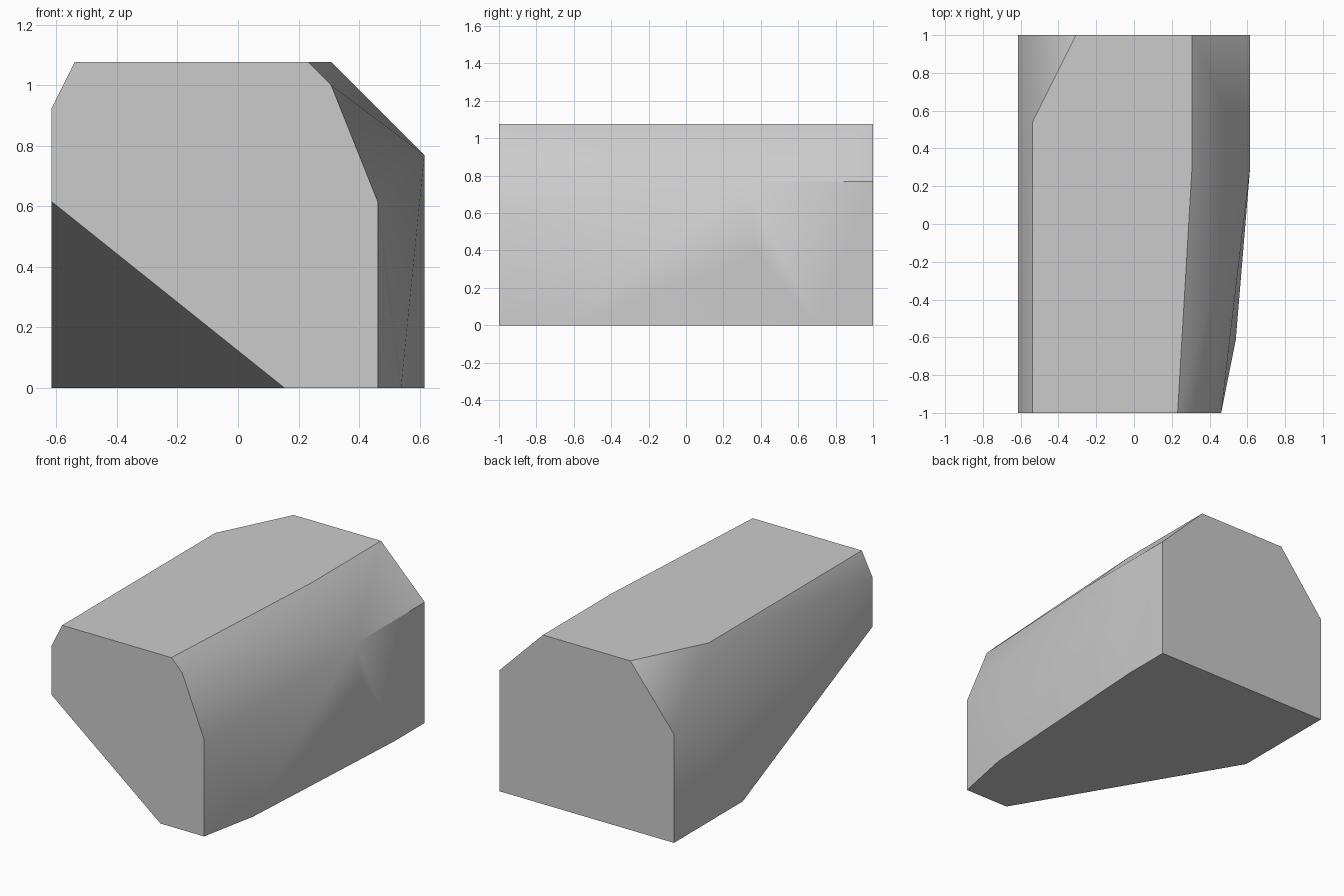
import bpy
import bmesh
import math
from mathutils import Vector

# Remove the default cube
cube = bpy.data.objects.get("Cube")
if cube:
    bpy.data.objects.remove(cube, do_unlink=True)

UNIT = 1 / 13      # the block is laid out on a regular lattice
HALF = 13          # half the length, in lattice units
WIDE = 8           # half the width
TALL = 14          # full height


def make_material(name, colour):
    mat = bpy.data.materials.new(name)
    mat.use_nodes = True
    mat.diffuse_color = colour
    mat.node_tree.nodes["Principled BSDF"].inputs["Base Color"].default_value = colour
    return mat


def section(y, outline):
    """Place (x, z) outline corners at depth y."""
    return [Vector((x, y, z)) * UNIT for x, z in outline]


def hull_object(name, points, material):
    """Wrap points in a convex skin with flat areas merged."""
    bm = bmesh.new()
    for point in points:
        bm.verts.new(point)
    bmesh.ops.convex_hull(bm, input=bm.verts)
    bmesh.ops.dissolve_limit(bm, angle_limit=math.radians(1),
                             verts=bm.verts, edges=bm.edges)
    loose = [v for v in bm.verts if not v.link_faces]
    bmesh.ops.delete(bm, geom=loose, context='VERTS')
    bmesh.ops.recalc_face_normals(bm, faces=bm.faces)
    mesh = bpy.data.meshes.new(name)
    bm.to_mesh(mesh)
    bm.free()
    mesh.materials.append(material)
    obj = bpy.data.objects.new(name, mesh)
    bpy.context.collection.objects.link(obj)
    return obj


# Front end, with its lower right corner cut away
front_end = section(-HALF, [(-WIDE, 8), (-WIDE, 12), (-7, TALL), (3, TALL),
                            (4, 13), (6, 8), (6, 0), (2, 0)])

# Back end, with both upper corners chamfered
back_end = section(HALF, [(-WIDE, 0), (-WIDE, 9), (-4, TALL),
                          (4, TALL), (WIDE, 10), (WIDE, 0)])

# Corners where the long sides start to taper
taper = (section(-8, [(7, 0)])
         + section(4, [(-WIDE, 0), (4, TALL), (WIDE, 10)])
         + section(5, [(WIDE, 5)])
         + section(7, [(-7, TALL)])
         + section(9, [(WIDE, 0)]))

stone = make_material("stone_grey", (0.6, 0.6, 0.6, 1))
block = hull_object("stone_block", front_end + back_end + taper, stone)

# Soften shallow edges, keep the strong ones crisp
bpy.ops.object.select_all(action='DESELECT')
block.select_set(True)
bpy.context.view_layer.objects.active = block
bpy.ops.object.shade_smooth_by_angle(angle=math.radians(40))
